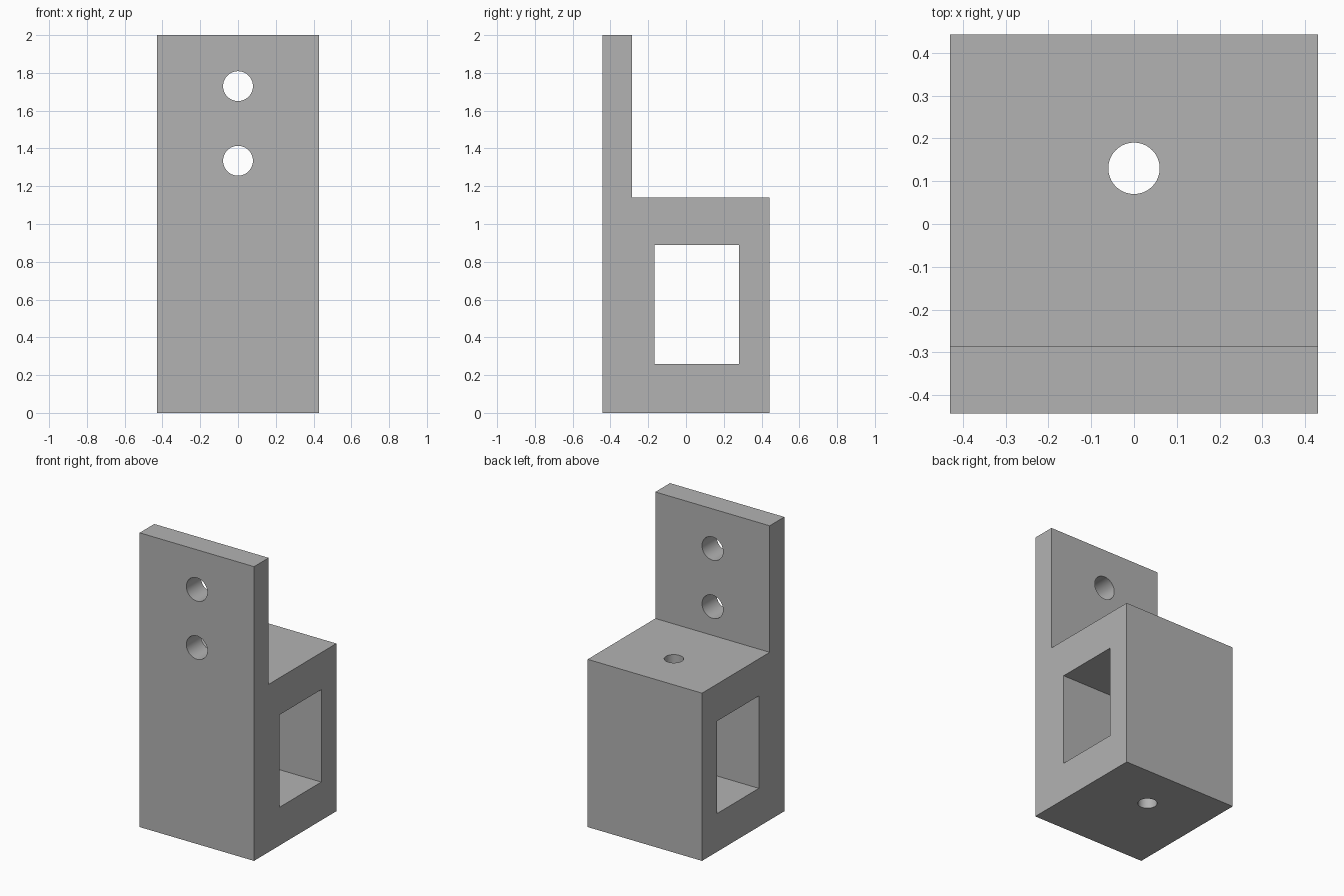
import bpy
import bmesh
from math import pi, radians

default_cube = bpy.data.objects.get("Cube")
if default_cube:
    bpy.data.objects.remove(default_cube, do_unlink=True)

HALF_WIDTH = 0.43

grey = bpy.data.materials.new("plain grey")
grey.use_nodes = True
colour = (0.45, 0.45, 0.45, 1)
grey.diffuse_color = colour
grey.node_tree.nodes["Principled BSDF"].inputs["Base Color"].default_value = colour


def extrude_profile(name, points, half_width):
    """Sweep a side profile of (y, z) points across the width."""
    bm = bmesh.new()
    face = bm.faces.new([bm.verts.new((-half_width, y, z)) for y, z in points])
    result = bmesh.ops.extrude_face_region(bm, geom=[face])
    moved = [v for v in result["geom"] if isinstance(v, bmesh.types.BMVert)]
    bmesh.ops.translate(bm, verts=moved, vec=(2 * half_width, 0, 0))
    bmesh.ops.recalc_face_normals(bm, faces=bm.faces)
    mesh = bpy.data.meshes.new(name)
    bm.to_mesh(mesh)
    bm.free()
    obj = bpy.data.objects.new(name, mesh)
    bpy.context.collection.objects.link(obj)
    mesh.materials.append(grey)
    return obj


def drill(name, radius, depth, location, rotation=(0, 0, 0)):
    """Make a round cutter."""
    bpy.ops.mesh.primitive_cylinder_add(
        vertices=64, radius=radius, depth=depth, location=location, rotation=rotation)
    obj = bpy.context.object
    obj.name = name
    obj.data.materials.append(grey)
    return obj


# Block with an upright mounting plate along its front
bracket = extrude_profile("bracket", [
    (-0.442, 0), (0.442, 0), (0.442, 1.14),
    (-0.285, 1.14), (-0.285, 2), (-0.442, 2)], HALF_WIDTH)

# Rectangular window through the sides
cutters = [extrude_profile("window_cutter", [
    (-0.168, 0.26), (0.28, 0.26), (0.28, 0.888), (-0.168, 0.888)], HALF_WIDTH + 0.1)]

# Screw holes in the plate
for z in (1.73, 1.335):
    cutters.append(drill("screw_hole_cutter", 0.079, 0.4, (0, -0.36, z), (pi / 2, 0, 0)))

# Vertical bores through the top and bottom walls
for z in (0, 1.14):
    cutters.append(drill("bore_cutter", 0.06, 0.8, (0, 0.13, z)))

bpy.ops.object.select_all(action='DESELECT')
bracket.select_set(True)
bpy.context.view_layer.objects.active = bracket
for cutter in cutters:
    cutter.hide_render = True
    cut = bracket.modifiers.new("cut", 'BOOLEAN')
    cut.operation = 'DIFFERENCE'
    cut.solver = 'EXACT'
    cut.object = cutter
    bpy.ops.object.modifier_apply(modifier=cut.name)
    bpy.data.objects.remove(cutter, do_unlink=True)

bpy.ops.object.shade_smooth_by_angle(angle=radians(30))
